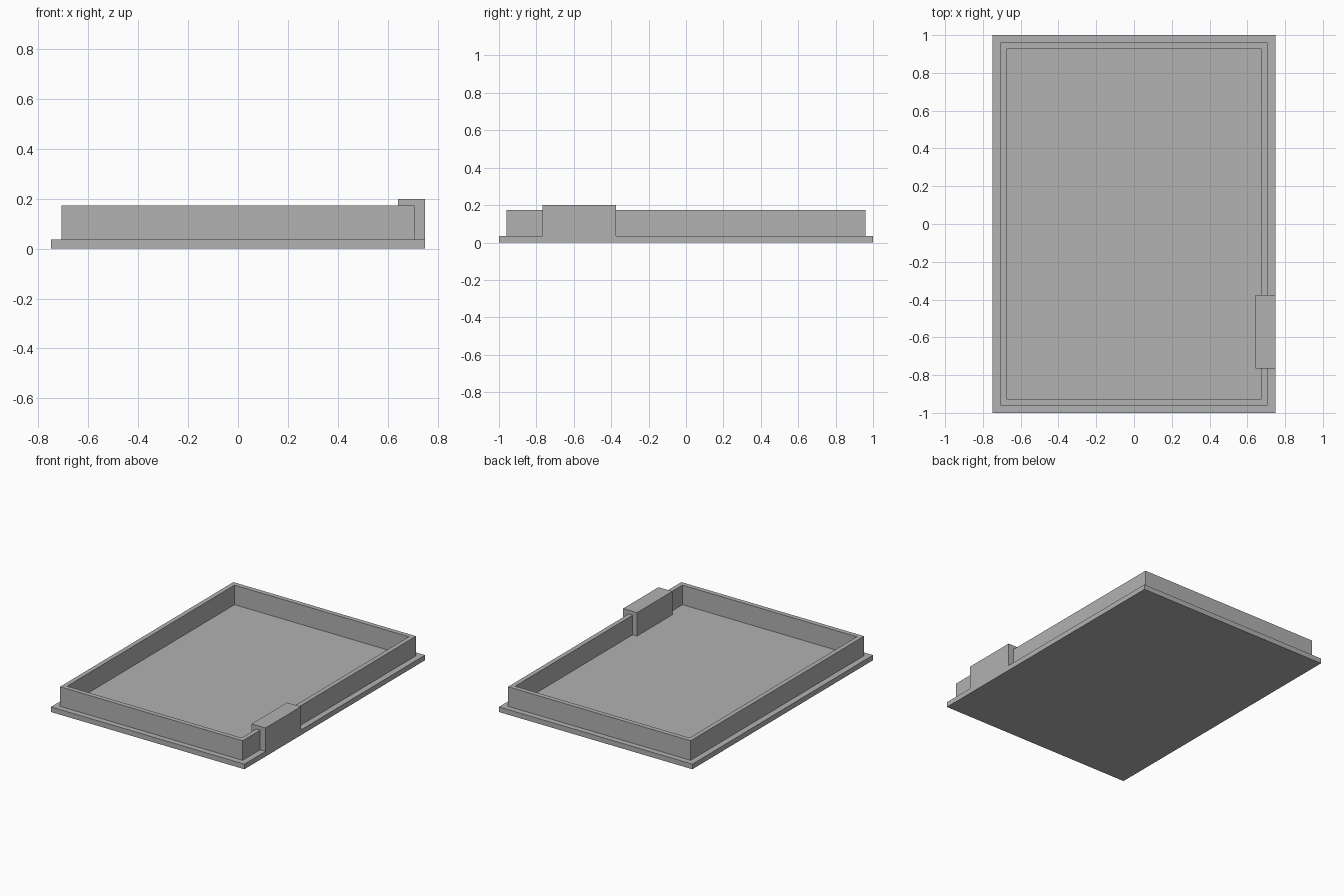
import bpy
import bmesh

cube = bpy.data.objects.get("Cube")
if cube:
    bpy.data.objects.remove(cube, do_unlink=True)

GREY = (0.445, 0.445, 0.445, 1.0)
grey = bpy.data.materials.new("plain grey")
grey.use_nodes = True
grey.diffuse_color = GREY
grey.node_tree.nodes["Principled BSDF"].inputs["Base Color"].default_value = GREY

BASE_TOP = 0.036
WALL_TOP = 0.173
BLOCK_TOP = 0.2


def add_object(name, bm):
    bmesh.ops.recalc_face_normals(bm, faces=bm.faces)
    mesh = bpy.data.meshes.new(name)
    bm.to_mesh(mesh)
    bm.free()
    mesh.materials.append(grey)
    obj = bpy.data.objects.new(name, mesh)
    bpy.context.collection.objects.link(obj)
    return obj


def box(name, x, y, z):
    """Box from (low, high) ranges on each axis."""
    bm = bmesh.new()
    bmesh.ops.create_cube(bm, size=1)
    for v in bm.verts:
        v.co = [r[0] if c < 0 else r[1] for c, r in zip(v.co, (x, y, z))]
    return add_object(name, bm)


def frame(name, outer, inner, z):
    """Rectangular ring between two half-size rectangles."""
    bm = bmesh.new()
    signs = ((-1, -1), (1, -1), (1, 1), (-1, 1))
    loops = [[bm.verts.new((sx * hx, sy * hy, h)) for sx, sy in signs]
             for (hx, hy), h in ((outer, z[0]), (outer, z[1]),
                                 (inner, z[1]), (inner, z[0]))]
    for k in range(4):
        a, b = loops[k], loops[(k + 1) % 4]
        for i in range(4):
            j = (i + 1) % 4
            bm.faces.new((a[i], a[j], b[j], b[i]))
    return add_object(name, bm)


# Flat base plate
box("base_plate", (-0.75, 0.75), (-1, 1), (0, BASE_TOP))

# Thin wall standing inside the plate's edge
frame("rim_wall", (0.708, 0.96), (0.676, 0.927), (BASE_TOP, WALL_TOP))

# Raised block straddling the wall, flush with the plate's edge
box("side_block", (0.642, 0.75), (-0.766, -0.375), (BASE_TOP, BLOCK_TOP))
